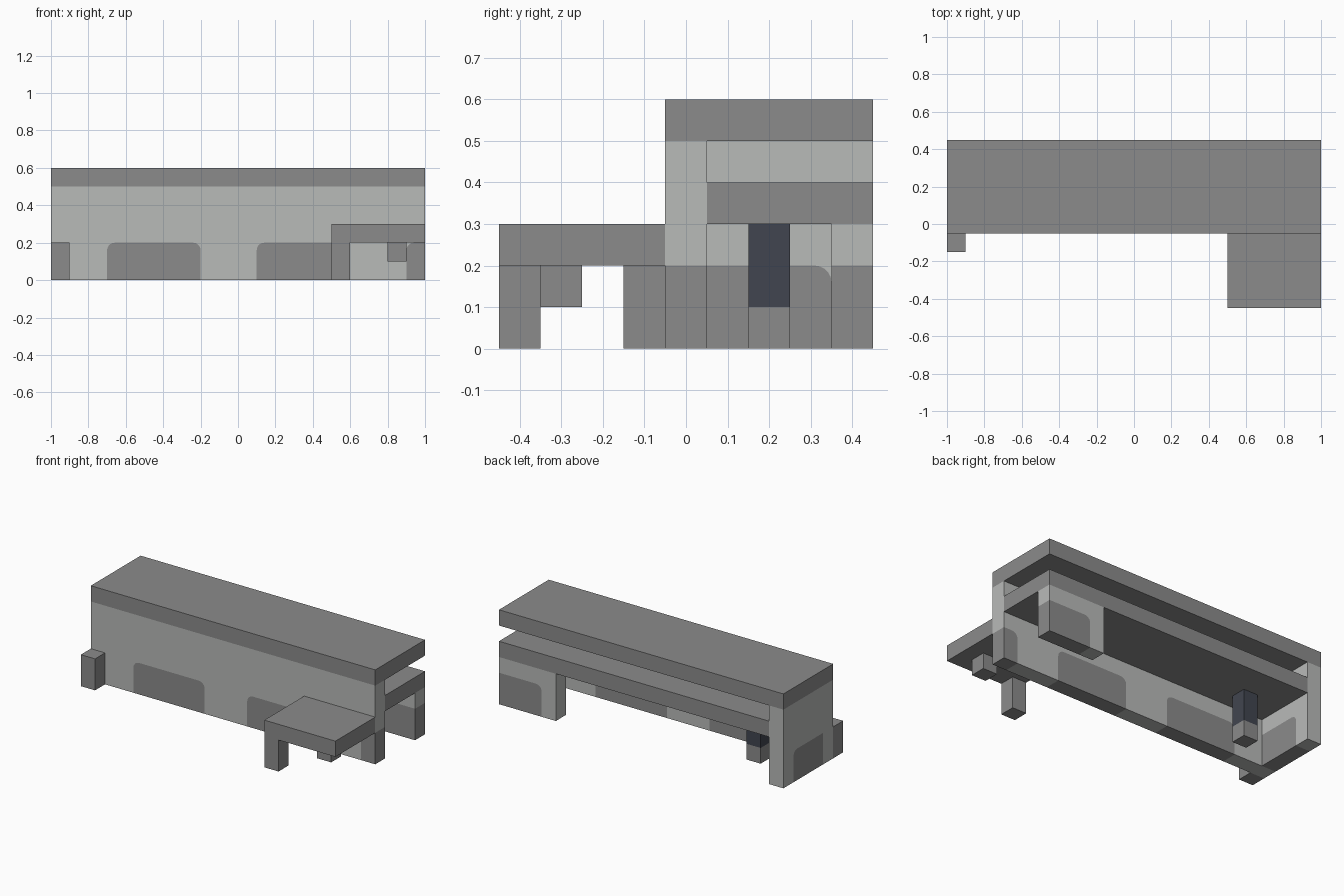
import bpy, bmesh, math

cube = bpy.data.objects.get("Cube")
if cube:
    bpy.data.objects.remove(cube, do_unlink=True)


def material(name, color):
    m = bpy.data.materials.new(name)
    m.use_nodes = True
    m.diffuse_color = (*color, 1)
    m.node_tree.nodes["Principled BSDF"].inputs["Base Color"].default_value = (*color, 1)
    return m


GREY = material("mid_grey", (0.26, 0.26, 0.26))
LIGHT = material("light_grey", (0.485, 0.495, 0.485))
NAVY = material("dark_navy", (0.053, 0.06, 0.08))

THICK = 0.1      # wall thickness
PATCH_TOP = 0.2  # height of the painted patches
ROUND = 0.04     # corner radius of the patches


def add_object(name, bm, mats):
    mesh = bpy.data.meshes.new(name)
    bm.to_mesh(mesh)
    bm.free()
    for m in mats:
        mesh.materials.append(m)
    obj = bpy.data.objects.new(name, mesh)
    bpy.context.collection.objects.link(obj)
    return obj


def box(name, x, y, z, mat):
    """Box from its (low, high) range on each axis."""
    bm = bmesh.new()
    bmesh.ops.create_cube(bm, size=1)
    for v in bm.verts:
        v.co = [r[0] + (c + 0.5) * (r[1] - r[0]) for r, c in zip((x, y, z), v.co)]
    add_object(name, bm, [mat])


def patch_outline(a, b, lo, hi):
    """Patch from a to b, with rounded top corners except at the wall's ends."""
    pts = [(a, 0)]
    for corner, side, start in ((a, 1, 180), (b, -1, 90)):
        if corner in (lo, hi):
            pts.append((corner, PATCH_TOP))
            continue
        for i in range(6):
            t = math.radians(start - 18 * i)
            pts.append((corner + side * ROUND + ROUND * math.cos(t),
                        PATCH_TOP - ROUND + ROUND * math.sin(t)))
    return pts + [(b, 0)]


def wall(name, lo, hi, height, patches, place):
    """Flat wall with patches along its foot, thickened around its middle plane."""
    outlines = [patch_outline(a, b, lo, hi) for a, b in patches]
    foot = [(lo, 0)] + [p for o in outlines for p in o] + [(hi, 0)]
    ends = {(e, 0) for pair in patches for e in pair if e in (lo, hi)}
    body = [p for p in foot if p not in ends] + [(hi, height), (lo, height)]

    bm = bmesh.new()
    for index, loop in [(0, body)] + [(1, o[::-1]) for o in outlines]:
        face = bm.faces.new([bm.verts.new(place(u, z)) for u, z in loop])
        face.material_index = index
    bmesh.ops.remove_doubles(bm, verts=bm.verts[:], dist=0.0001)
    obj = add_object(name, bm, [LIGHT, GREY])
    solid = obj.modifiers.new("thickness", "SOLIDIFY")
    solid.thickness = THICK
    solid.offset = 0


# Walls
wall("front_wall", -1, 1, 0.5, [(-0.7, -0.2), (0.1, 0.6), (0.9, 1)],
     lambda u, z: (u, 0, z))
wall("end_wall", 0.05, 0.45, 0.5, [(0.05, 0.35)],
     lambda u, z: (-0.95, u, z))
wall("back_wall_stub", 0.6, 1, 0.3, [(0.7, 1)],
     lambda u, z: (u, 0.4, z))

# Roof and the slab below it
box("roof", (-1, 1), (-0.05, 0.45), (0.5, 0.6), GREY)
box("lower_slab", (-0.9, 1), (0.05, 0.45), (0.3, 0.4), GREY)

# Post under the slab
box("post_base", (-0.7, -0.6), (0.15, 0.25), (0, 0.1), GREY)
box("post_shaft", (-0.7, -0.6), (0.15, 0.25), (0.1, 0.3), NAVY)

# Porch at the front and the block at the other corner
box("porch_top", (0.5, 1), (-0.45, -0.05), (0.2, 0.3), GREY)
box("porch_leg", (0.5, 0.6), (-0.45, -0.35), (0, 0.2), GREY)
box("porch_hanging_block", (0.8, 0.9), (-0.35, -0.25), (0.1, 0.2), GREY)
box("corner_block", (-1, -0.9), (-0.15, -0.05), (0, 0.2), GREY)
